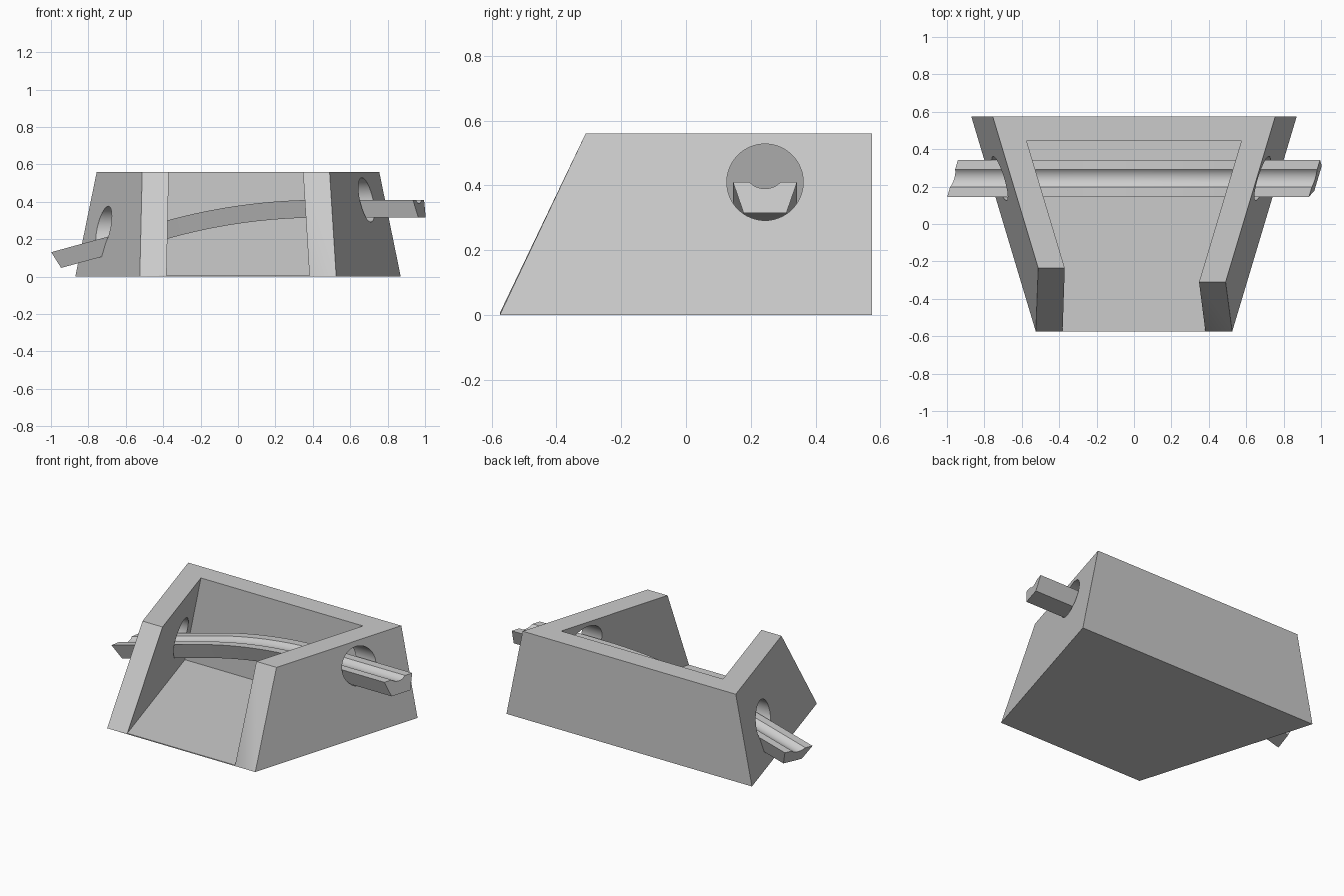
import bpy, bmesh
from math import sin, cos, tan, pi, radians, asin

if "Cube" in bpy.data.objects:
    bpy.data.objects.remove(bpy.data.objects["Cube"])


def make_object(name, verts, faces):
    mesh = bpy.data.meshes.new(name)
    mesh.from_pydata(verts, [], faces)
    bm = bmesh.new()
    bm.from_mesh(mesh)
    bmesh.ops.recalc_face_normals(bm, faces=bm.faces)
    bm.to_mesh(mesh)
    bm.free()
    ob = bpy.data.objects.new(name, mesh)
    bpy.context.collection.objects.link(ob)
    return ob


def smooth(ob):
    bpy.ops.object.select_all(action='DESELECT')
    ob.select_set(True)
    bpy.context.view_layer.objects.active = ob
    bpy.ops.object.shade_smooth_by_angle(angle=radians(30))


# Open-fronted tray: leaning side walls, upright back, thin floor
H, BACK, INNER, FRONT, FLOOR, WALL = 0.56, 0.575, 0.445, -0.575, 0.006, 0.142


def wall_x(y, z, inset=0.0):
    return 0.87 - 0.3 * (BACK - y) - 0.205 * z - inset


def u_loop(z_out, z_in, front_left, front_right):
    outer = [(-1, front_left), (-1, BACK), (1, BACK), (1, front_right)]
    inner = [(1, front_right), (1, INNER), (-1, INNER), (-1, front_left)]
    return ([(s * wall_x(y, z_out), y, z_out) for s, y in outer] +
            [(s * wall_x(y, z_in, WALL), y, z_in) for s, y in inner])


verts = u_loop(0, FLOOR, FRONT, FRONT) + u_loop(H, H, -0.235, -0.31)
faces = [(i, (i + 1) % 8, (i + 1) % 8 + 8, i + 8) for i in range(8) if i != 8]
faces += [tuple(range(8, 16)),      # rim
          (0, 1, 2, 3),             # underside
          (4, 5, 6, 7),             # floor
          (0, 3, 4, 7)]             # front lip
tray = make_object("tray", verts, faces)

# Round openings in both side walls
for x, z in ((0.72, 0.41), (-0.72, 0.258)):
    bpy.ops.mesh.primitive_cylinder_add(vertices=64, radius=0.118, depth=0.7,
                                        location=(x, 0.244, z), rotation=(0, pi / 2, 0))
    cutter = bpy.context.object
    cutter.name = "hole_cutter"
    cutter.hide_render = True
    mod = tray.modifiers.new("hole", 'BOOLEAN')
    mod.object, mod.operation, mod.solver = cutter, 'DIFFERENCE', 'EXACT'
    bpy.context.view_layer.objects.active = tray
    bpy.ops.object.modifier_apply(modifier=mod.name)
    bpy.data.objects.remove(cutter)
smooth(tray)

# Ramp cross-section: tapered bar with a shallow round groove on top (y, height)
YC, HALF, DEPTH = 0.244, 0.0475, 0.02
R = (HALF ** 2 + DEPTH ** 2) / (2 * DEPTH)
A = asin(HALF / R)
section = [(-0.066, -0.095), (-0.099, 0)]
for i in range(13):
    t = -A + 2 * A * i / 12
    section.append((R * sin(t), R - DEPTH - R * cos(t)))
section += [(0.099, 0), (0.066, -0.095)]

# Ramp path: straight slope, gentle bend, level run (x, z, slope angle)
BEND, ANGLE, X1, Z1 = 3.1, radians(15.3), 0.44, 0.41
path = []
for i in range(25):
    a = ANGLE * (1 - i / 24)
    path.append((X1 - BEND * sin(a), Z1 - BEND * (1 - cos(a)), a))
x0, z0, _ = path[0]
path.insert(0, (-0.97, z0 - (x0 + 0.97) * tan(ANGLE), ANGLE))
path.append((0.965, Z1, 0))

# Sweep; both ends are cut obliquely
n, last = len(section), len(path) - 1
verts = []
for k, (x, z, a) in enumerate(path):
    for y, h in section:
        s = 0.3 * y - 0.2 * h if k in (0, last) else 0
        verts.append((x + s * cos(a) - h * sin(a), YC + y, z + s * sin(a) + h * cos(a)))
faces = [(k * n + i, k * n + (i + 1) % n, (k + 1) * n + (i + 1) % n, (k + 1) * n + i)
         for k in range(last) for i in range(n)]
faces += [tuple(range(n)), tuple(range(last * n, last * n + n))]
smooth(make_object("grooved_ramp", verts, faces))
